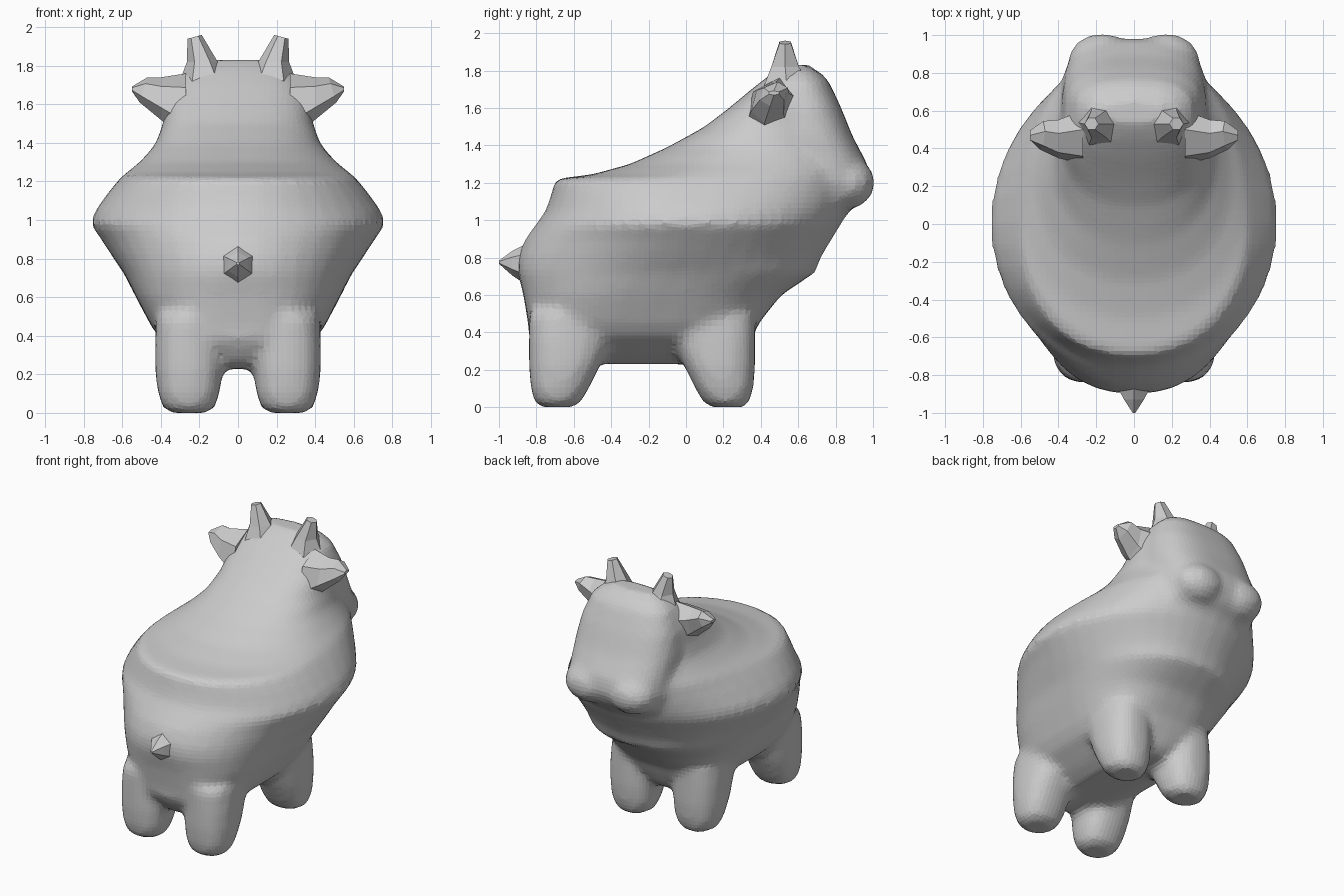
import bpy, bmesh, math
from mathutils import Vector


def finish(name, bm):
    bmesh.ops.recalc_face_normals(bm, faces=bm.faces)
    me = bpy.data.meshes.new(name)
    bm.to_mesh(me)
    bm.free()
    ob = bpy.data.objects.new(name, me)
    bpy.context.collection.objects.link(ob)
    return ob


def skin(bm, rings):
    """Bridge closed rings of points and cap both ends."""
    rows = [[bm.verts.new(p) for p in r] for r in rings]
    n = len(rows[0])
    for a, b in zip(rows, rows[1:]):
        for i in range(n):
            j = (i + 1) % n
            bm.faces.new((a[i], a[j], b[j], b[i]))
    bm.faces.new(rows[0])
    bm.faces.new(rows[-1])


def slice_ring(z, yb, yf, hx, yw, n, cx=0, flip=False, count=40):
    """Horizontal egg-shaped section: back y, front y, half width, widest y."""
    pts = []
    for i in range(count):
        t = 2 * math.pi * i / count
        c, s = math.cos(t), math.sin(t)
        x = cx + hx * math.copysign(abs(c) ** (2 / n), c)
        y = yw + (yf - yw if s > 0 else yw - yb) * math.copysign(abs(s) ** (2 / n), s)
        pts.append((x, -0.47 - y if flip else y, z))
    return pts


bm = bmesh.new()

# torso rising into the neck: z, rear y, head-side y, half width, widest y, squareness
torso = [
    (0.23, -0.72, 0.25, 0.16, -0.24, 2.5), (0.28, -0.78, 0.31, 0.26, -0.24, 2.5),
    (0.38, -0.84, 0.36, 0.40, -0.24, 3.0), (0.45, -0.845, 0.39, 0.45, -0.22, 3.0),
    (0.60, -0.87, 0.51, 0.53, -0.18, 2.6), (0.72, -0.90, 0.69, 0.59, -0.10, 2.3),
    (0.80, -0.90, 0.72, 0.645, -0.05, 2.1), (0.90, -0.86, 0.78, 0.71, 0.0, 2.0),
    (0.98, -0.80, 0.83, 0.765, 0.0, 2.0), (1.05, -0.75, 0.87, 0.74, 0.0, 2.0),
    (1.14, -0.72, 0.90, 0.675, 0.0, 2.1), (1.22, -0.70, 0.92, 0.61, 0.02, 2.2),
    (1.245, -0.50, 0.92, 0.58, 0.12, 2.2), (1.30, -0.30, 0.90, 0.51, 0.24, 2.2),
    (1.39, -0.10, 0.86, 0.43, 0.36, 2.2), (1.50, 0.10, 0.80, 0.39, 0.46, 2.3),
    (1.60, 0.23, 0.77, 0.375, 0.50, 2.4), (1.70, 0.35, 0.72, 0.33, 0.54, 2.5),
    (1.77, 0.44, 0.70, 0.28, 0.57, 2.5), (1.83, 0.53, 0.66, 0.17, 0.60, 2.3)]
skin(bm, [slice_ring(*s) for s in torso])

# head and face
head = [
    (1.02, 0.50, 0.84, 0.28, 0.65, 2.5), (1.10, 0.45, 0.94, 0.36, 0.65, 2.8),
    (1.20, 0.45, 0.985, 0.385, 0.65, 2.8), (1.30, 0.45, 0.97, 0.38, 0.65, 2.8),
    (1.45, 0.45, 0.89, 0.385, 0.60, 2.8), (1.60, 0.45, 0.83, 0.365, 0.58, 2.8),
    (1.74, 0.47, 0.765, 0.31, 0.58, 2.7), (1.80, 0.52, 0.71, 0.24, 0.60, 2.5)]
skin(bm, [slice_ring(*s) for s in head])

# muzzle lobes
for sx in (-1, 1):
    lobe = bmesh.ops.create_uvsphere(bm, u_segments=20, v_segments=12, radius=1)["verts"]
    for v in lobe:
        v.co = Vector((sx * 0.17 + v.co.x * 0.18, 0.86 + v.co.y * 0.15, 1.20 + v.co.z * 0.14))

# four legs
leg = [(0.0, -0.78, -0.60, 0.10, -0.69, 2), (0.03, -0.81, -0.56, 0.135, -0.68, 2.2),
       (0.10, -0.83, -0.52, 0.16, -0.67, 2.4), (0.22, -0.84, -0.46, 0.175, -0.65, 2.4),
       (0.35, -0.84, -0.40, 0.175, -0.65, 2.4), (0.50, -0.84, -0.34, 0.17, -0.6, 2.4)]
for sx in (-1, 1):
    for flip in (False, True):
        skin(bm, [slice_ring(*s, cx=sx * 0.255, flip=flip) for s in leg])

# fuse everything into one skin
body = finish("body", bm)
fuse = body.modifiers.new("fuse", 'REMESH')
fuse.mode = 'VOXEL'
fuse.voxel_size = 0.03
soft = body.modifiers.new("soften", 'SMOOTH')
soft.factor = 0.5
soft.iterations = 5


def prong(name, rings):
    """Six-sided tapering spike; each ring is centre, u axis, v axis."""
    b = bmesh.new()
    skin(b, [[Vector(c) + Vector(u) * math.cos(k * math.pi / 3) + Vector(v) * math.sin(k * math.pi / 3)
              for k in range(6)] for c, u, v in rings])
    return finish(name, b)


for sx, side in ((-1, "left"), (1, "right")):
    # horns
    prong(side + "_horn", [
        ((sx * 0.17, 0.54, 1.70), (0.14, 0, 0), (0, 0.15, 0)),
        ((sx * 0.185, 0.53, 1.82), (0.08, 0, 0), (0, 0.085, 0)),
        ((sx * 0.225, 0.53, 1.95), (0.037, 0, -sx * 0.01), (0, 0.035, 0))])
    # ears
    prong(side + "_ear", [
        ((sx * 0.27, 0.46, 1.58), (0, 0.04, 0.18), (0, 0.14, -0.02)),
        ((sx * 0.40, 0.45, 1.63), (0, 0.03, 0.11), (0, 0.10, -0.01)),
        ((sx * 0.49, 0.47, 1.675), (-sx * 0.02, 0.02, 0.065), (0, 0.075, 0)),
        ((sx * 0.55, 0.47, 1.68), (0, 0, 0.012), (0, 0.03, 0))])

# tail
prong("tail", [
    ((0, -0.82, 0.76), (0, 0, 0.13), (0.13, 0, 0)),
    ((0, -0.93, 0.77), (0, 0, 0.065), (0.06, 0, 0)),
    ((0, -1.0, 0.775), (0, 0, 0.008), (0.008, 0, 0))])
